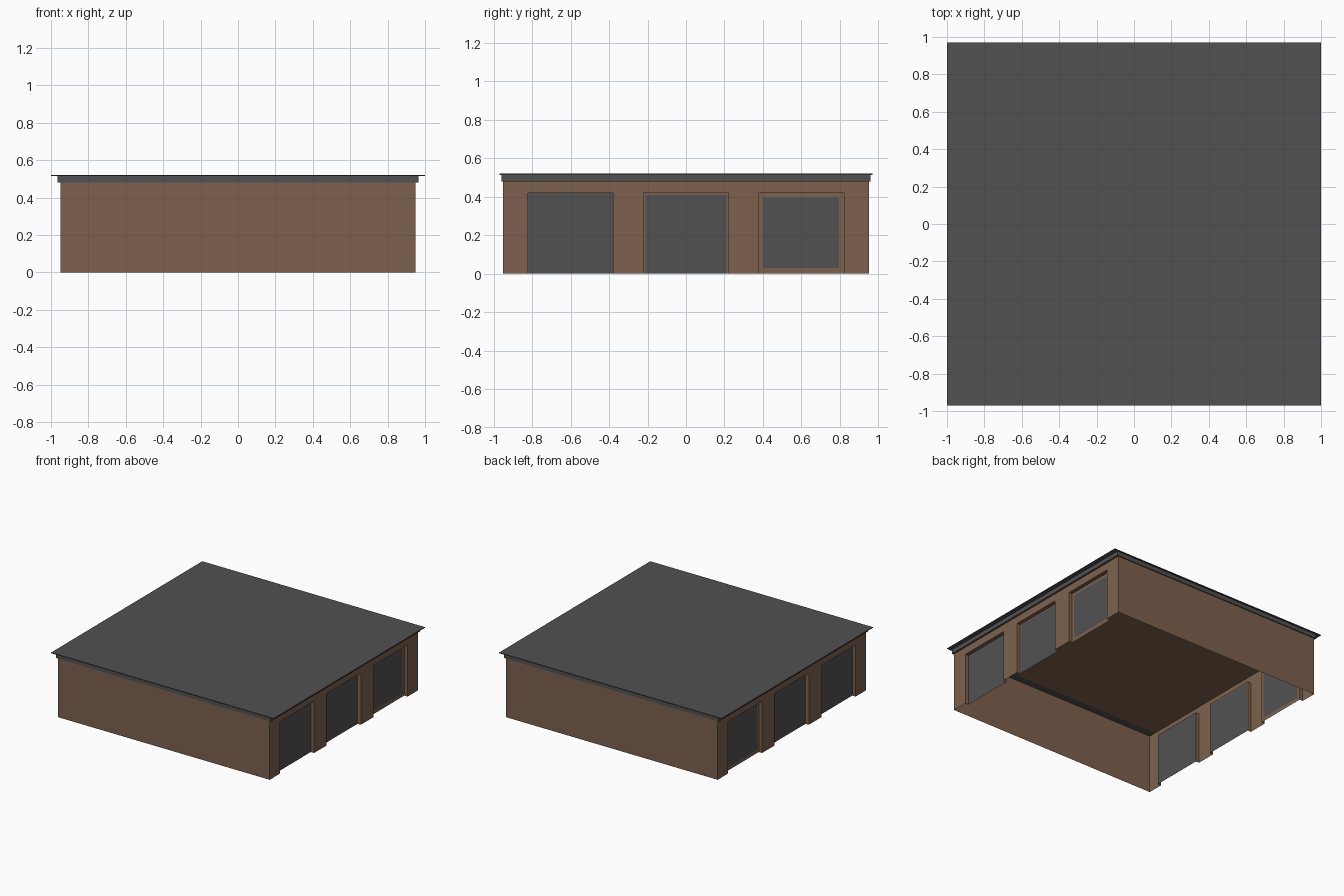
import bpy, bmesh
from mathutils import Vector

if "Cube" in bpy.data.objects:
    bpy.data.objects.remove(bpy.data.objects["Cube"])


def material(name, rgb):
    m = bpy.data.materials.new(name)
    m.diffuse_color = (*rgb, 1)
    m.use_nodes = True
    m.node_tree.nodes["Principled BSDF"].inputs["Base Color"].default_value = m.diffuse_color
    return m


BROWN = material("brown_wall", (0.205, 0.121, 0.075))
GRAY = material("dark_gray", (0.083, 0.083, 0.083))


def quad(bm, pts, facing, mat=0):
    """Add a four-sided face whose normal points along 'facing'."""
    f = bm.faces.new([bm.verts.new(p) for p in pts])
    f.normal_update()
    if f.normal.dot(Vector(facing)) < 0:
        f.normal_flip()
    f.material_index = mat


def finish(bm, name):
    bmesh.ops.remove_doubles(bm, verts=bm.verts, dist=1e-5)
    me = bpy.data.meshes.new(name)
    bm.to_mesh(me)
    bm.free()
    me.materials.append(BROWN)
    me.materials.append(GRAY)
    ob = bpy.data.objects.new(name, me)
    bpy.context.collection.objects.link(ob)


W, H = 0.95, 0.48            # wall half width, wall height
DOOR_H, DEPTH = 0.42, 0.03   # door height, recess depth
DOORS = [(-0.82, -0.38), (-0.22, 0.22), (0.38, 0.82)]
# gray area of each door: y from, y to, z from, z to
PAINT = [(-0.82, -0.38, 0.0, 0.42), (-0.21, 0.21, 0.0, 0.41), (0.40, 0.795, 0.03, 0.395)]

# plain front and back walls, and the ceiling with its dark front strip
bm = bmesh.new()
for s in (-1, 1):
    quad(bm, [(-W, s*W, 0), (W, s*W, 0), (W, s*W, H), (-W, s*W, H)], (0, s, 0))
for y0, y1, mat in ((-W, -W + 0.06, 1), (-W + 0.06, W, 0)):
    quad(bm, [(-W, y0, H), (W, y0, H), (W, y1, H), (-W, y1, H)], (0, 0, 1), mat)
finish(bm, "plain_walls_and_ceiling")

for s, side in ((1, "right"), (-1, "left")):
    xo, xi = s*W, s*(W - DEPTH)

    def sheet(bm, x, y0, y1, z0, z1, mat=0):
        if y1 - y0 > 1e-4 and z1 - z0 > 1e-4:
            quad(bm, [(x, y0, z0), (x, y1, z0), (x, y1, z1), (x, y0, z1)], (s, 0, 0), mat)

    # door wall: piers, lintel and door reveals
    bm = bmesh.new()
    edges = [-W] + [y for d in DOORS for y in d] + [W]
    for i in range(0, len(edges), 2):
        sheet(bm, xo, edges[i], edges[i+1], 0, DOOR_H)
    for a, b in zip(edges, edges[1:]):
        sheet(bm, xo, a, b, DOOR_H, H)
    for a, b in DOORS:
        for y, n in ((a, 1), (b, -1)):
            quad(bm, [(xo, y, 0), (xi, y, 0), (xi, y, DOOR_H), (xo, y, DOOR_H)], (0, n, 0))
        quad(bm, [(xo, a, DOOR_H), (xi, a, DOOR_H), (xi, b, DOOR_H), (xo, b, DOOR_H)], (0, 0, -1))
    finish(bm, side + "_door_wall")

    # recessed doors, gray with brown margins
    bm = bmesh.new()
    for (a, b), (p, q, z0, z1) in zip(DOORS, PAINT):
        sheet(bm, xi, p, q, z0, z1, 1)
        sheet(bm, xi, a, p, 0, DOOR_H)
        sheet(bm, xi, q, b, 0, DOOR_H)
        sheet(bm, xi, p, q, 0, z0)
        sheet(bm, xi, p, q, z1, DOOR_H)
    finish(bm, side + "_garage_doors")

# fascia band: outer faces plus narrow soffit
bm = bmesh.new()
FX, FY, Z1 = 0.965, 0.958, 0.514
for s in (-1, 1):
    quad(bm, [(s*FX, -FY, H), (s*FX, FY, H), (s*FX, FY, Z1), (s*FX, -FY, Z1)], (s, 0, 0), 1)
    quad(bm, [(-FX, s*FY, H), (FX, s*FY, H), (FX, s*FY, Z1), (-FX, s*FY, Z1)], (0, s, 0), 1)
    quad(bm, [(s*FX, -FY, H), (s*FX, FY, H), (s*W, W, H), (s*W, -W, H)], (0, 0, -1), 1)
    quad(bm, [(-FX, s*FY, H), (FX, s*FY, H), (W, s*W, H), (-W, s*W, H)], (0, 0, -1), 1)
finish(bm, "fascia")

# thin overhanging roof slab
bm = bmesh.new()
bmesh.ops.create_cube(bm, size=1)
for v in bm.verts:
    v.co = (v.co.x*2, v.co.y*1.94, 0.517 + v.co.z*0.006)
for f in bm.faces:
    f.material_index = 1
finish(bm, "roof_slab")
